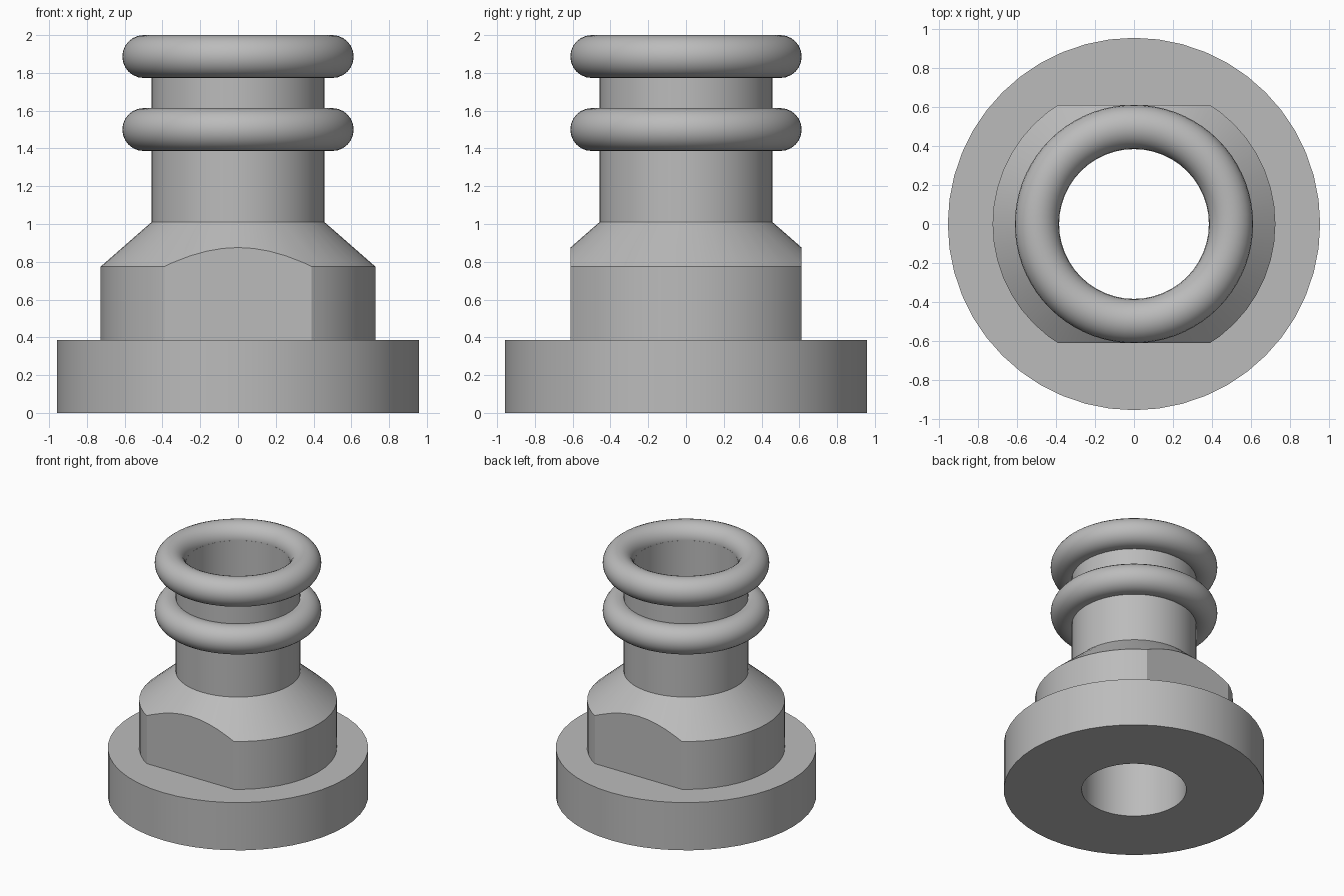
import bpy, bmesh
from math import cos, sin, tau
from mathutils import Vector

cube = bpy.data.objects.get("Cube")
if cube:
    bpy.data.objects.remove(cube, do_unlink=True)

SEGMENTS = 48
BORE = 0.385
FLAT_Y = 0.612

grey = bpy.data.materials.new("plain grey")
grey.use_nodes = True
colour = (0.5, 0.5, 0.5, 1)
grey.diffuse_color = colour
grey.node_tree.nodes["Principled BSDF"].inputs["Base Color"].default_value = colour


def lathe(name, profile, flat_y=None, segments=SEGMENTS):
    """Revolve a closed (radius, z) profile; optionally slice flats at +-flat_y."""
    bm = bmesh.new()
    rings = []
    for i in range(segments):
        a = tau * i / segments
        rings.append([bm.verts.new((r * cos(a), r * sin(a), z)) for r, z in profile])
    n = len(profile)
    for i in range(segments):
        here, there = rings[i], rings[(i + 1) % segments]
        for j in range(n):
            k = (j + 1) % n
            bm.faces.new((here[j], there[j], there[k], here[k]))
    if flat_y:
        for side in (1, -1):
            cut = bmesh.ops.bisect_plane(
                bm, geom=bm.verts[:] + bm.edges[:] + bm.faces[:],
                plane_co=(0, side * flat_y, 0), plane_no=(0, side, 0), clear_outer=True)
            rim = [e for e in cut["geom_cut"] if isinstance(e, bmesh.types.BMEdge)]
            bmesh.ops.edgenet_fill(bm, edges=rim)
    bmesh.ops.recalc_face_normals(bm, faces=bm.faces[:])
    mesh = bpy.data.meshes.new(name)
    bm.to_mesh(mesh)
    bm.free()
    mesh.materials.append(grey)
    obj = bpy.data.objects.new(name, mesh)
    bpy.context.collection.objects.link(obj)
    bpy.ops.object.select_all(action="DESELECT")
    obj.select_set(True)
    bpy.context.view_layer.objects.active = obj
    bpy.ops.object.shade_smooth_by_angle(angle=0.5)
    return obj


# Wide foot with the bore through it
lathe("base_flange", [(BORE, 0), (0.957, 0), (0.957, 0.387), (BORE, 0.387)])

# Collar with two wrench flats, tapering into the upper tube
lathe("collar_and_tube",
      [(BORE, 0.387), (0.727, 0.387), (0.727, 0.775), (0.458, 1.01),
       (0.458, 1.887), (BORE, 1.887)], flat_y=FLAT_Y)

# Two round sealing rings
RING, THICK, STEPS = 0.499, 0.1135, 24
for name, z in (("lower_ring", 1.5), ("upper_ring", 1.8865)):
    section = [(RING + THICK * cos(tau * i / STEPS), z + THICK * sin(tau * i / STEPS))
               for i in range(STEPS)]
    lathe(name, section, segments=72)
